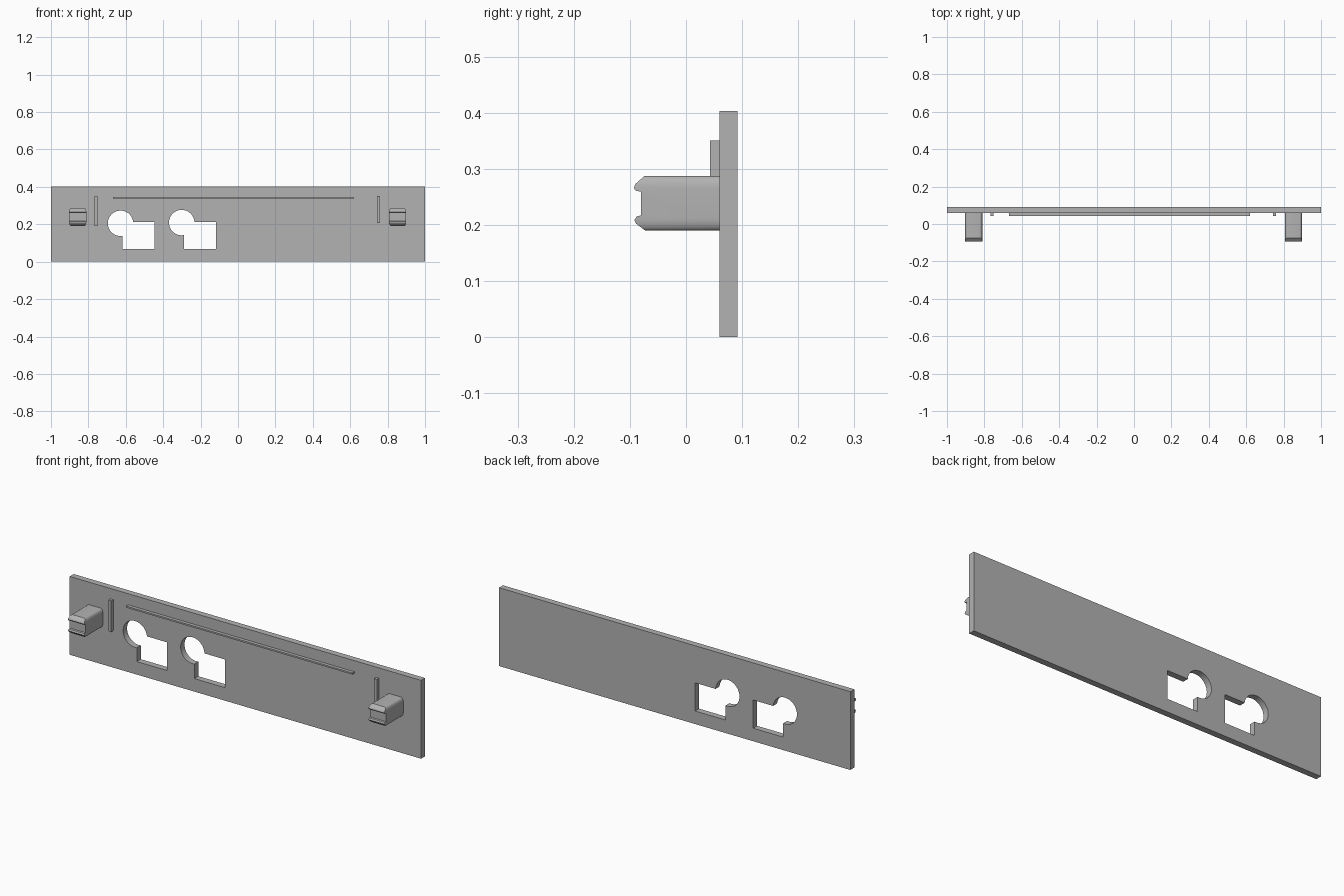
import bpy, bmesh, math
from mathutils import Vector

if "Cube" in bpy.data.objects:
    bpy.data.objects.remove(bpy.data.objects["Cube"])

grey = bpy.data.materials.new("plain grey")
grey.use_nodes = True
grey.diffuse_color = (0.45, 0.45, 0.45, 1)
grey.node_tree.nodes["Principled BSDF"].inputs["Base Color"].default_value = grey.diffuse_color


def prism(name, points, depth):
    """Extrude a closed outline of 3D points along the depth vector."""
    bm = bmesh.new()
    face = bm.faces.new([bm.verts.new(p) for p in points])
    grown = bmesh.ops.extrude_face_region(bm, geom=[face], use_keep_orig=True)
    bmesh.ops.translate(bm, vec=Vector(depth),
                        verts=[v for v in grown["geom"] if isinstance(v, bmesh.types.BMVert)])
    bmesh.ops.recalc_face_normals(bm, faces=bm.faces)
    mesh = bpy.data.meshes.new(name)
    bm.to_mesh(mesh)
    bm.free()
    mesh.materials.append(grey)
    obj = bpy.data.objects.new(name, mesh)
    bpy.context.collection.objects.link(obj)
    return obj


def box(name, x0, x1, y0, y1, z0, z1):
    outline = [(x0, y0, z0), (x1, y0, z0), (x1, y0, z1), (x0, y0, z1)]
    return prism(name, outline, (0, y1 - y0, 0))


def combine(obj, cutter, operation):
    """Apply an exact boolean, then drop the cutter."""
    cutter.hide_render = True
    mod = obj.modifiers.new("cut", "BOOLEAN")
    mod.object, mod.operation, mod.solver = cutter, operation, "EXACT"
    bpy.context.view_layer.objects.active = obj
    bpy.ops.object.modifier_apply(modifier=mod.name)
    bpy.data.objects.remove(cutter)


FRONT, BACK = 0.06, 0.092

# Flat panel with two keyed openings: a round hole merged with a rectangle
panel = box("panel", -1, 1, FRONT, BACK, 0, 0.403)
for cx, cz, x0, x1 in [(-0.628, 0.205, -0.618, -0.447), (-0.301, 0.209, -0.29, -0.117)]:
    ring = [(cx + 0.068 * math.cos(a), 0, cz + 0.068 * math.sin(a))
            for a in (math.tau * i / 48 for i in range(48))]
    combine(panel, prism("round_cutter", ring, (0, 0.2, 0)), "DIFFERENCE")
    combine(panel, box("square_cutter", x0, x1, 0, 0.2, 0.067, 0.212), "DIFFERENCE")

# Thin raised ribs on the front
RIB = 0.043
box("long_rib", -0.668, 0.62, RIB, FRONT, 0.338, 0.346)
box("right_rib", -0.768, -0.752, RIB, FRONT, 0.19, 0.35)
box("left_rib", 0.744, 0.76, RIB, FRONT, 0.208, 0.35)

# Mounting pegs: a side profile with two end lips, trimmed by a rounded section
side = [(FRONT, 0.287), (-0.074, 0.287), (-0.09, 0.273), (-0.093, 0.266), (-0.09, 0.261),
        (-0.08, 0.259), (-0.08, 0.217), (-0.088, 0.215), (-0.092, 0.208), (-0.089, 0.202),
        (-0.073, 0.19), (FRONT, 0.19)]
for name, cx in [("right_peg", -0.857), ("left_peg", 0.853)]:
    half = 0.046
    peg = prism(name, [(cx - half, y, z) for y, z in side], (2 * half, 0, 0))
    section = []
    for quarter, (sx, sz) in enumerate([(1, 1), (-1, 1), (-1, -1), (1, -1)]):
        for i in range(7):
            a = math.pi / 2 * (quarter + i / 6)
            section.append((cx + sx * (half - 0.012) + 0.012 * math.cos(a), -0.2,
                            0.2385 + sz * 0.0265 + 0.022 * math.sin(a)))
    combine(peg, prism("section_cutter", section, (0, 0.4, 0)), "INTERSECT")
    bpy.ops.object.select_all(action="DESELECT")
    peg.select_set(True)
    bpy.context.view_layer.objects.active = peg
    bpy.ops.object.shade_smooth_by_angle(angle=math.radians(25))
